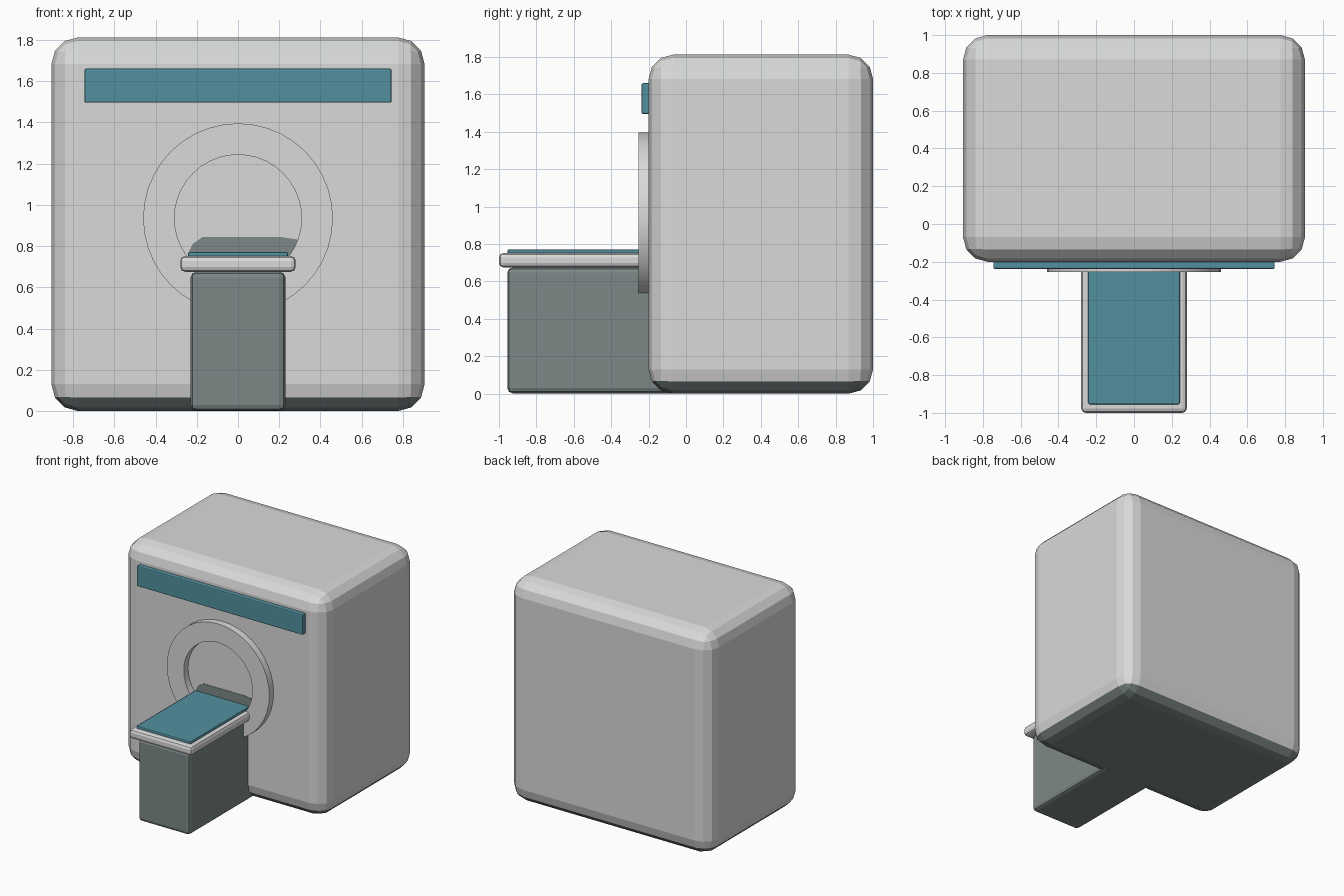
import bpy, bmesh, math

cube = bpy.data.objects.get("Cube")
if cube:
    bpy.data.objects.remove(cube, do_unlink=True)


def material(name, rgb):
    m = bpy.data.materials.new(name)
    m.use_nodes = True
    m.diffuse_color = (*rgb, 1)
    m.node_tree.nodes["Principled BSDF"].inputs["Base Color"].default_value = (*rgb, 1)
    return m


white = material("warm white", (0.69, 0.70, 0.69))
grey = material("slate grey", (0.205, 0.245, 0.245))
teal = material("teal", (0.085, 0.28, 0.345))


def finish(name, bm, *mats):
    bmesh.ops.recalc_face_normals(bm, faces=bm.faces)
    mesh = bpy.data.meshes.new(name)
    bm.to_mesh(mesh)
    bm.free()
    for m in mats:
        mesh.materials.append(m)
    ob = bpy.data.objects.new(name, mesh)
    bpy.context.collection.objects.link(ob)
    return ob


def rounded_box(name, low, high, bevel, segments, *mats, dark_below=None):
    """Bevelled box between two corners; low faces may take the second material."""
    bm = bmesh.new()
    bmesh.ops.create_cube(bm, size=1)
    for v in bm.verts:
        v.co = [a + (b - a) * (c + 0.5) for a, b, c in zip(low, high, v.co)]
    bmesh.ops.bevel(bm, geom=bm.edges[:], offset=bevel, segments=segments,
                    profile=0.5, affect='EDGES')
    if dark_below is not None:
        for f in bm.faces:
            if f.calc_center_median().z < dark_below:
                f.material_index = 1
    return finish(name, bm, *mats)


def ring(name, center_z, outer, inner, front, back, sides, mat):
    """Flat annular collar facing the front."""
    bm = bmesh.new()
    loops = []
    for radius, y in ((outer, back), (outer, front), (inner, front), (inner, back)):
        loops.append([bm.verts.new((radius * math.cos(math.tau * i / sides), y,
                                    center_z + radius * math.sin(math.tau * i / sides)))
                      for i in range(sides)])
    for k in range(4):
        a, b = loops[k], loops[(k + 1) % 4]
        for i in range(sides):
            j = (i + 1) % sides
            bm.faces.new((a[i], a[j], b[j], b[i]))
    ob = finish(name, bm, mat)
    bpy.ops.object.select_all(action='DESELECT')
    bpy.context.view_layer.objects.active = ob
    ob.select_set(True)
    bpy.ops.object.shade_smooth_by_angle(angle=math.radians(30))


def front_plate(name, outline, front, depth, mat):
    """Thin plate with an outline in x and z."""
    bm = bmesh.new()
    face = bm.faces.new([bm.verts.new((x, front, z)) for x, z in outline])
    new = bmesh.ops.extrude_face_region(bm, geom=[face])["geom"]
    for v in new:
        if isinstance(v, bmesh.types.BMVert):
            v.co.y += depth
    finish(name, bm, mat)


# Large scanner housing with a dark underside
rounded_box("scanner_housing", (-0.905, -0.2, 0), (0.905, 1, 1.812), 0.13, 3,
            white, grey, dark_below=0.06)

# Collar around the opening and the dark inset above the bed
ring("opening_collar", 0.935, 0.46, 0.308, -0.255, -0.19, 40, white)
front_plate("opening_inset",
            [(-0.24, 0.66), (-0.24, 0.77), (-0.22, 0.81), (-0.17, 0.845),
             (0.2, 0.845), (0.3, 0.83), (0.27, 0.66)], -0.203, 0.006, grey)

# Display strip across the top of the front
rounded_box("display_strip", (-0.745, -0.238, 1.495), (0.745, -0.19, 1.66), 0.008, 2, teal)

# Bed: pedestal, table top and mattress
rounded_box("bed_pedestal", (-0.23, -0.955, 0.002), (0.23, -0.05, 0.675), 0.028, 2, grey)
rounded_box("bed_table", (-0.28, -1, 0.675), (0.28, -0.1, 0.752), 0.024, 2, white)
rounded_box("bed_mattress", (-0.243, -0.955, 0.74), (0.243, -0.12, 0.771), 0.008, 2, teal)
